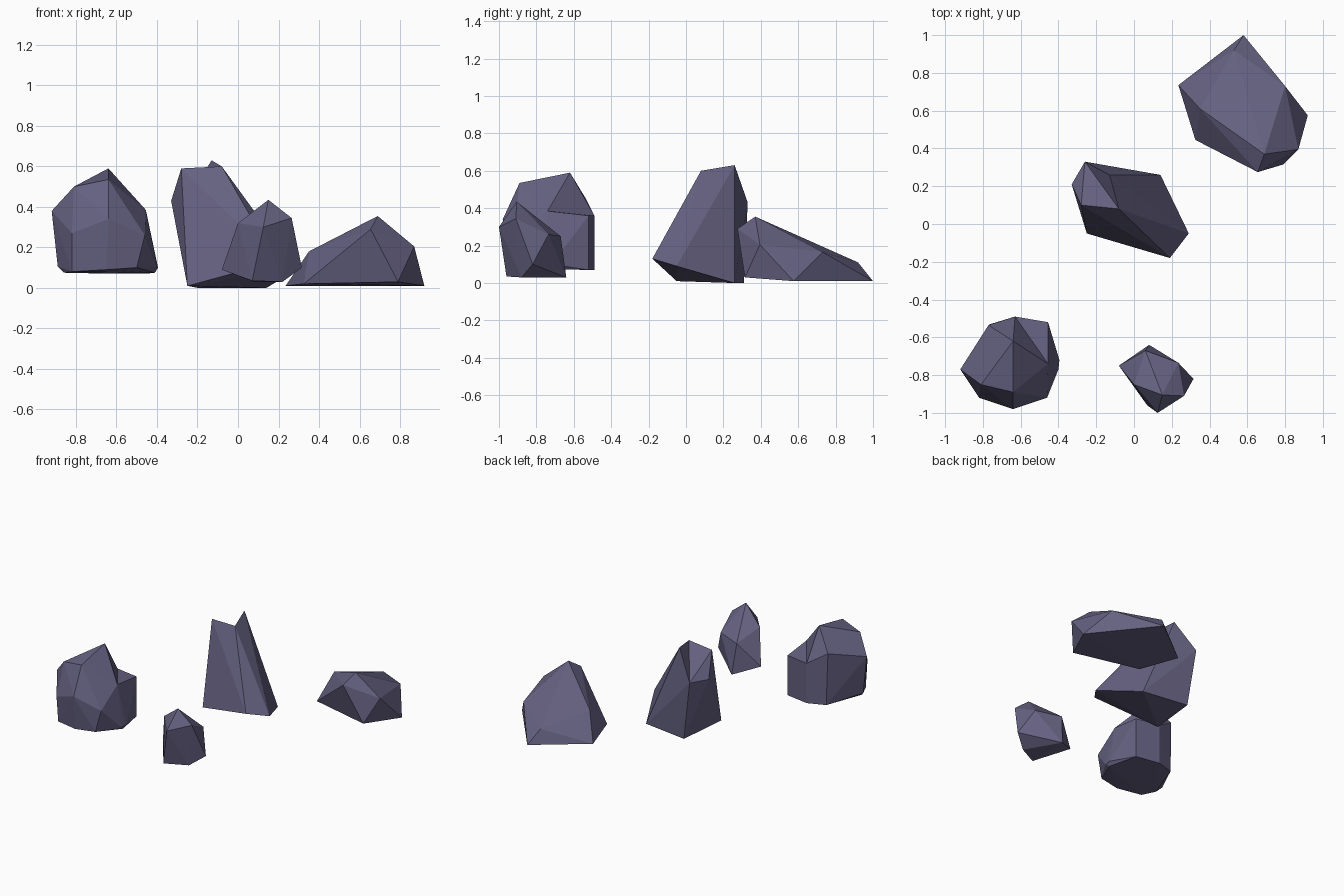
import bpy, bmesh
from mathutils import Vector

stone = bpy.data.materials.new("slate_purple")
stone.diffuse_color = (0.13, 0.12, 0.22, 1)


def rock(name, corners, folds=()):
    """Faceted stone wrapped around its corners; folds are ridges flipped into creases."""
    bm = bmesh.new()
    verts = [bm.verts.new(c) for c in corners]
    bmesh.ops.convex_hull(bm, input=verts)
    for a, b in folds:
        ends = [min(bm.verts, key=lambda v: (v.co - Vector(corners[i])).length) for i in (a, b)]
        edge = bm.edges.get(ends)
        if edge:
            bmesh.utils.edge_rotate(edge)
    bmesh.ops.delete(bm, geom=[v for v in bm.verts if not v.link_faces], context='VERTS')
    bmesh.ops.recalc_face_normals(bm, faces=bm.faces)
    me = bpy.data.meshes.new(name)
    bm.to_mesh(me)
    bm.free()
    me.materials.append(stone)
    ob = bpy.data.objects.new(name, me)
    bpy.context.collection.objects.link(ob)
    return ob


# Tall leaning rock in the middle
rock("tall_rock", [
    (-.13, .26, .63), (-.08, .08, .60), (-.28, .10, .59),
    (-.33, .21, .43), (-.26, .33, .43),
    (-.25, -.05, .01), (.19, -.18, .13), (.29, -.05, .09),
    (.14, .26, 0), (-.20, .31, 0),
], folds=[(0, 2), (0, 3)])

# Low wedge rock at the back right
rock("wedge_rock", [
    (.69, .37, .355), (.655, .275, .29), (.35, .61, .18), (.53, .92, .11),
    (.87, .395, .205), (.80, .73, .165),
    (.58, 1, .01), (.235, .735, .01), (.325, .445, .02),
    (.79, .315, .03), (.92, .575, .01),
])

# Small pointed rock at the front
rock("small_rock", [
    (.15, -.905, .435), (.265, -.91, .345), (.125, -1, .30), (0, -.85, .32),
    (.235, -.735, .26), (.06, -.67, .25),
    (-.08, -.75, .09), (.315, -.82, .10),
    (.07, -.96, .035), (.22, -.88, .03), (.08, -.64, .03),
])

# Round boulder at the front left, with a notch behind its peak
rock("round_rock", [
    (-.64, -.62, .59), (-.455, -.52, .36), (-.455, -.74, .385), (-.63, -.49, .36),
    (-.64, -.89, .535), (-.81, -.85, .50), (-.92, -.77, .38), (-.77, -.535, .45),
    (-.82, -.92, .27), (-.64, -.98, .34), (-.46, -.92, .26),
    (-.89, -.77, .105), (-.86, -.80, .075), (-.82, -.90, .08),
    (-.65, -.95, .09), (-.50, -.93, .10), (-.40, -.77, .10), (-.395, -.72, .10),
    (-.41, -.74, .075), (-.455, -.52, .07), (-.63, -.49, .07), (-.76, -.53, .075),
], folds=[(0, 1)])
